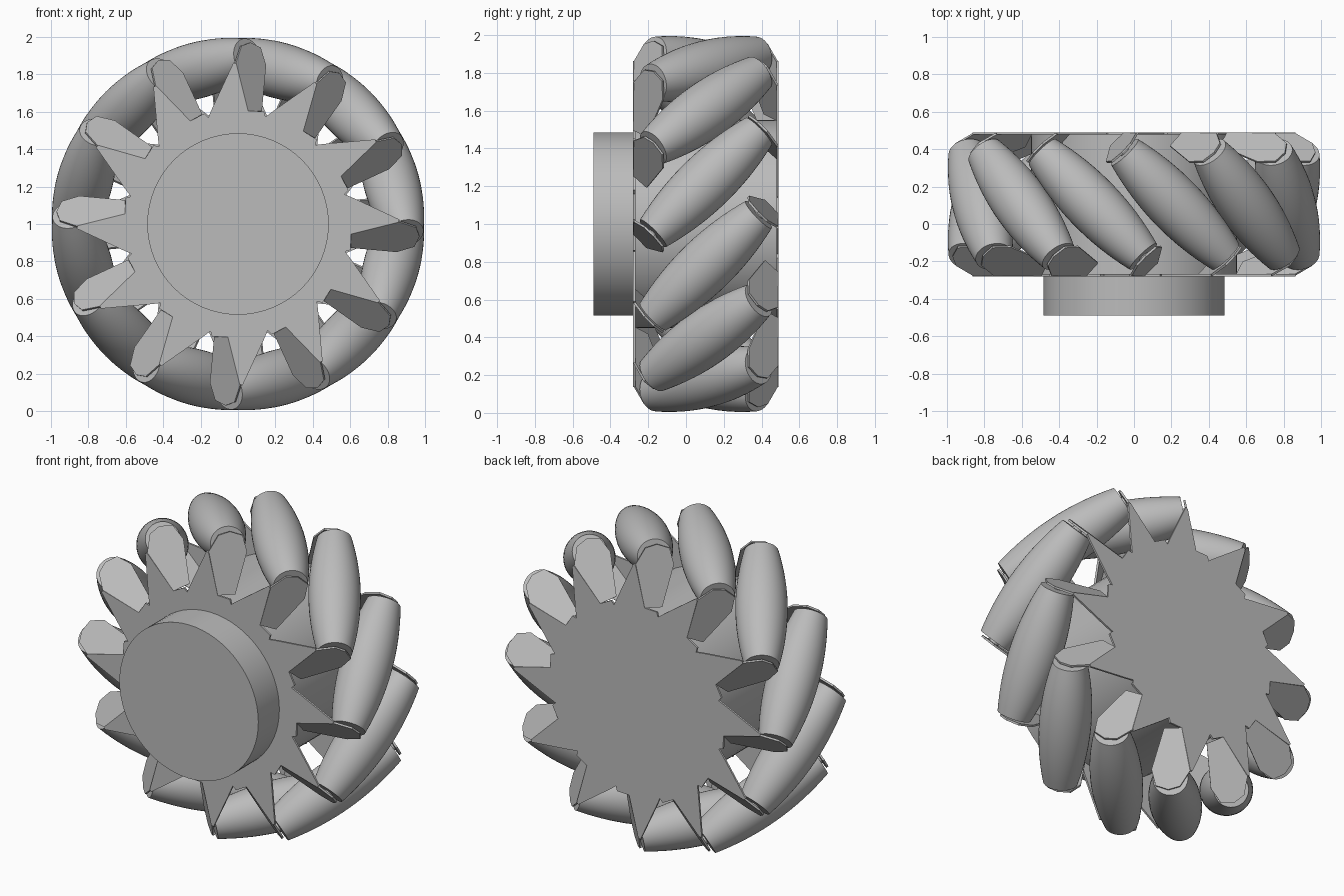
import bpy
import bmesh
from math import radians, pi, sqrt
from mathutils import Matrix, Vector

cube = bpy.data.objects.get("Cube")
if cube:
    bpy.data.objects.remove(cube, do_unlink=True)

COUNT = 12
STEP = 2 * pi / COUNT
MID_Y = 0.105          # middle of the wheel body along its axle
HALF = 0.385           # half the body width
PLATE = 0.012          # sheet thickness
ROLLER_R = 0.85        # distance of roller centres from the axle
BEND = 0.209           # sideways offset of the tab fold line
CENTRE = Matrix.Translation((0, MID_Y, 1))

grey = bpy.data.materials.new("plain_grey")
grey.use_nodes = True
colour = (0.5, 0.5, 0.5, 1)
grey.diffuse_color = colour
grey.node_tree.nodes["Principled BSDF"].inputs["Base Color"].default_value = colour


def finish(bm, name, matrix, smooth=False):
    bmesh.ops.remove_doubles(bm, verts=bm.verts, dist=0.0005)
    bmesh.ops.recalc_face_normals(bm, faces=bm.faces)
    mesh = bpy.data.meshes.new(name)
    bm.to_mesh(mesh)
    bm.free()
    mesh.materials.append(grey)
    if smooth:
        mesh.shade_smooth()
        mesh.set_sharp_from_angle(angle=radians(35))
    obj = bpy.data.objects.new(name, mesh)
    obj.matrix_world = matrix
    bpy.context.collection.objects.link(obj)
    return obj


def prism(points, depth, name, matrix):
    """Closed outline pushed along a depth vector."""
    bm = bmesh.new()
    face = bm.faces.new([bm.verts.new(p) for p in points])
    out = bmesh.ops.extrude_face_region(bm, geom=[face], use_keep_orig=True)
    moved = [v for v in out["geom"] if isinstance(v, bmesh.types.BMVert)]
    bmesh.ops.translate(bm, verts=moved, vec=depth)
    return finish(bm, name, matrix)


def lathe(profile, steps, name, matrix):
    """Profile of (radius, height) spun about local z."""
    bm = bmesh.new()
    verts = [bm.verts.new((r, 0, z)) for r, z in profile]
    edges = [bm.edges.new(pair) for pair in zip(verts, verts[1:])]
    bmesh.ops.spin(bm, geom=verts + edges, cent=(0, 0, 0), axis=(0, 0, 1),
                   angle=2 * pi, steps=steps)
    return finish(bm, name, matrix, True)


# Star plates, with one tooth repeated around the rim
tooth = [(0.03, 0.637), (0.2, 0.84), (0.213, 0.83), (BEND, 0.57),
         (0.29, 0.545), (0.29, 0.515)]
star = []
for i in range(COUNT):
    turn = Matrix.Rotation((i + 0.5) * STEP, 3, 'Y')
    star += [turn @ Vector((u, -HALF, v)) for u, v in tooth]

# Folded tabs lie square to the roller axis
axis = Vector((1, -1, 0)).normalized()
inward = Vector((1, 1, 0)).normalized()
tab = [(0, 0.57), (0.1, 0.55), (0.22, 0.78), (0.216, 0.88),
       (0.15, 0.92), (0.08, 0.915), (0, 0.83)]
tab_points = [Vector((BEND, -HALF, v)) + inward * w for w, v in tab]

for side, flip in (("front", 0), ("back", pi)):
    half_turn = Matrix.Rotation(flip, 4, 'Z')
    prism(star, (0, PLATE, 0), side + "_star_plate", CENTRE @ half_turn)
    for i in range(COUNT):
        turn = Matrix.Rotation((i + 0.5) * STEP, 4, 'Y')
        prism(tab_points, -axis * PLATE, f"{side}_tab_{i + 1}",
              CENTRE @ turn @ half_turn)

# Barrel rollers set at a slant around the rim, each on its own pin
LENGTH = 0.395
stations = [LENGTH * (k / 8 - 1) for k in range(17)]
barrel = [(0, -LENGTH)]
barrel += [(0.15 - 0.05 * (t / LENGTH) ** 2, t) for t in stations]
barrel += [(0, LENGTH)]
pin_end = 0.415
pin = [(0, -pin_end), (0.03, -pin_end), (0.03, pin_end), (0, pin_end)]
slant = axis.to_track_quat('Z', 'Y').to_matrix().to_4x4()
for i in range(COUNT):
    turn = Matrix.Rotation((i + 0.5) * STEP, 4, 'Y')
    place = CENTRE @ turn @ Matrix.Translation((0, 0, ROLLER_R)) @ slant
    lathe(barrel, 40, f"roller_{i + 1}", place)
    lathe(pin, 12, f"roller_pin_{i + 1}", place)

# Inner drum and front hub, both along the axle
lay = Matrix.Translation((0, 0, 1)) @ Matrix.Rotation(pi / 2, 4, 'X')


def drum(name, radius, front, back):
    lathe([(0, -back), (radius, -back), (radius, -front), (0, -front)], 64, name, lay)


drum("inner_drum", 0.55, MID_Y - HALF + PLATE / 2, MID_Y + HALF - PLATE / 2)
drum("front_hub", 0.485, -0.49, MID_Y - HALF + PLATE / 2)
